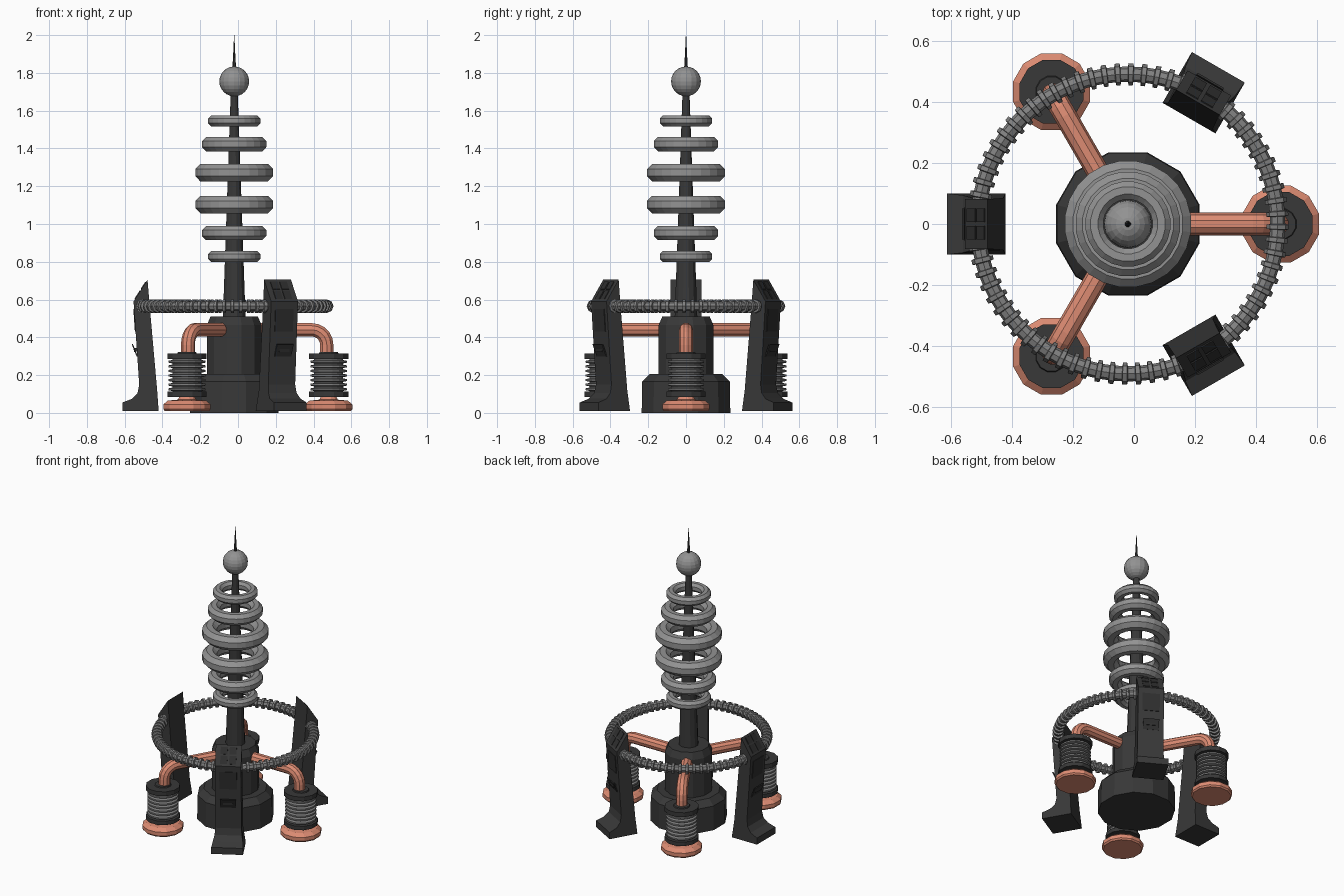
import bpy, bmesh, math
from mathutils import Matrix, Vector

if "Cube" in bpy.data.objects:
    bpy.data.objects.remove(bpy.data.objects["Cube"])

AXIS = Vector((-0.02, 0, 0))


def mat(name, c):
    m = bpy.data.materials.new(name)
    m.diffuse_color = (*c, 1)
    m.use_nodes = True
    m.node_tree.nodes["Principled BSDF"].inputs["Base Color"].default_value = m.diffuse_color
    return m


DARK = mat("dark iron", (0.040, 0.040, 0.040))
PANEL = mat("black panel", (0.028, 0.028, 0.028))
STEEL = mat("light steel", (0.29, 0.29, 0.29))
COIL = mat("coil steel", (0.22, 0.22, 0.22))
COPPER = mat("copper", (0.72, 0.26, 0.17))


def finish(bm, name, material, matrix):
    bmesh.ops.recalc_face_normals(bm, faces=bm.faces)
    me = bpy.data.meshes.new(name)
    bm.to_mesh(me)
    bm.free()
    me.materials.append(material)
    ob = bpy.data.objects.new(name, me)
    bpy.context.collection.objects.link(ob)
    ob.matrix_world = matrix
    return ob


def skin(rings, name, material, matrix, closed=False):
    """Join a list of equal vertex loops into a surface, capped or closed."""
    bm = bmesh.new()
    vs = [[bm.verts.new(p) for p in r] for r in rings]
    n = len(rings[0])
    for i in range(len(vs) if closed else len(vs) - 1):
        a, b = vs[i], vs[(i + 1) % len(vs)]
        for j in range(n):
            k = (j + 1) % n
            bm.faces.new((a[j], a[k], b[k], b[j]))
    if not closed:
        bm.faces.new(vs[0])
        bm.faces.new(vs[-1])
    return finish(bm, name, material, matrix)


def lathe(name, prof, n, material, matrix, closed=False):
    rings = [[(r * math.cos((j + .5) * math.tau / n), r * math.sin((j + .5) * math.tau / n), z)
              for j in range(n)] for r, z in prof]
    return skin(rings, name, material, matrix, closed)


def torus(name, R, r, z, n, m, material, matrix, sx=1.0):
    prof = [(R + sx * r * math.cos((k + .5) * math.tau / m),
             z + r * math.sin((k + .5) * math.tau / m)) for k in range(m)]
    return lathe(name, prof, n, material, matrix, True)


def place(deg, r=0):
    return Matrix.Translation(AXIS) @ Matrix.Rotation(math.radians(deg), 4, 'Z') @ Matrix.Translation((r, 0, 0))


C = place(0)

# Central pedestal and mast
lathe("pedestal", [(.243, 0), (.24, .165), (.2, .205), (.15, .205), (.15, .465), (.13, .51)], 12, DARK, C)
lathe("mast", [(.062, .505), (.019, 1.70)], 12, DARK, C)

# Stacked discharge rings
for i, (z, out, t) in enumerate([(.828, .14, .032), (.952, .172, .041), (1.103, .208, .050),
                                 (1.272, .208, .050), (1.423, .172, .041), (1.546, .14, .032)]):
    torus(f"discharge_ring_{i}", out - t * .924, t, z, 24, 8, STEEL, C)

# Top ball and needle
bm = bmesh.new()
bmesh.ops.create_uvsphere(bm, u_segments=16, v_segments=12, radius=.079)
finish(bm, "top_ball", STEEL, Matrix.Translation(AXIS + Vector((0, 0, 1.755))))
lathe("needle", [(.011, 1.82), (.006, 1.90), (.001, 2.0)], 8, DARK, C)

# Ribbed hoop, swept as one tube of changing radius
N, rings = 72, []
for i in range(N):
    for da, r in ((0, .025), (.56, .025), (.6, .036), (.94, .036)):
        a = (i + da) * math.tau / N
        rings.append([((.49 + r * math.cos(b)) * math.cos(a), (.49 + r * math.cos(b)) * math.sin(a),
                       .565 + r * math.sin(b)) for b in [k * math.tau / 8 for k in range(8)]])
skin(rings, "ribbed_hoop", COIL, C, True)

# Three insulator spools with copper feet and elbow pipes
for i, deg in enumerate((0, 120, 240)):
    M = place(deg, .5)
    lathe(f"copper_foot_{i}", [(.122, .01), (.13, .02), (.13, .045), (.105, .065), (.05, .07), (.04, .09)],
          12, COPPER, M)
    lathe(f"lower_flange_{i}", [(.108, .085), (.108, .112)], 12, DARK, M)
    lathe(f"upper_flange_{i}", [(.108, .285), (.108, .315)], 12, DARK, M)
    prof = [(.078, .11)]
    for k in range(7):
        z = .125 + k * .0243
        prof += [(.078, z - .009), (.098, z - .005), (.098, z + .005), (.078, z + .009)]
    lathe(f"winding_{i}", prof + [(.078, .29)], 16, COIL, M)
    lathe(f"pipe_collar_{i}", [(.055, .31), (.05, .322)], 12, DARK, M)
    # elbow pipe: riser, quarter bend, run into the pedestal
    path = [((-.01, .30), 0)]
    B = .08
    for k in range(6):
        t = math.radians(18 * k)
        path.append(((-.01 - B + B * math.cos(t), .36 + B * math.sin(t)), t))
    path.append(((-.40, .44), math.pi / 2))
    pr = []
    for (x, z), t in path:
        pr.append([(x + .037 * math.cos(b) * math.cos(t), .037 * math.sin(b),
                    z + .037 * math.cos(b) * math.sin(t)) for b in [(k + .5) * math.tau / 10 for k in range(10)]])
    skin(pr, f"copper_pipe_{i}", COPPER, M)

# Three support legs: side profile (radius, height, half width)
LEG = [(.40, .01, .1), (.592, .01, .1), (.592, .055, .1), (.54, .075, .094), (.512, .105, .086),
       (.503, .15, .082), (.533, .59, .082), (.459, .705, .082), (.447, .56, .082), (.408, .12, .085)]


def plate(name, p, q, y0, y1, t, material, M):
    """Thin plate laid along the profile line p-q between y0 and y1."""
    p, q = Vector((p[0], 0, p[1])), Vector((q[0], 0, q[1]))
    d = (q - p).normalized()
    nrm = Vector((d.z, 0, -d.x)) * t
    loop = [Vector((v.x, y, v.z)) for v, y in ((p, y0), (p, y1), (q, y1), (q, y0))]
    skin([[v - nrm * .3 for v in loop], [v + nrm for v in loop]], name, material, M)


for i, deg in enumerate((60, 180, 300)):
    M = place(deg)
    skin([[(r, s * w, z) for r, z, w in LEG] for s in (-1, 1)], f"support_leg_{i}", DARK, M)
    # panels on the sloped crown
    for s in (-1, 1):
        a, b = sorted((s * .006, s * .05))
        plate(f"crown_panel_{i}", (.525, .602), (.497, .646), a, b, .004, PANEL, M)
        plate(f"crown_vent_{i}", (.492, .654), (.467, .693), a, b, .004, PANEL, M)
    # access panel and latch on the outer face
    plate(f"face_panel_{i}", (.522, .43), (.530, .55), -.055, .055, .004, PANEL, M)
    plate(f"latch_stem_{i}", (.515, .325), (.517, .345), -.03, .03, .016, PANEL, M)
    plate(f"latch_plate_{i}", (.512, .30), (.538, .365), -.05, .05, .005, PANEL, M)
